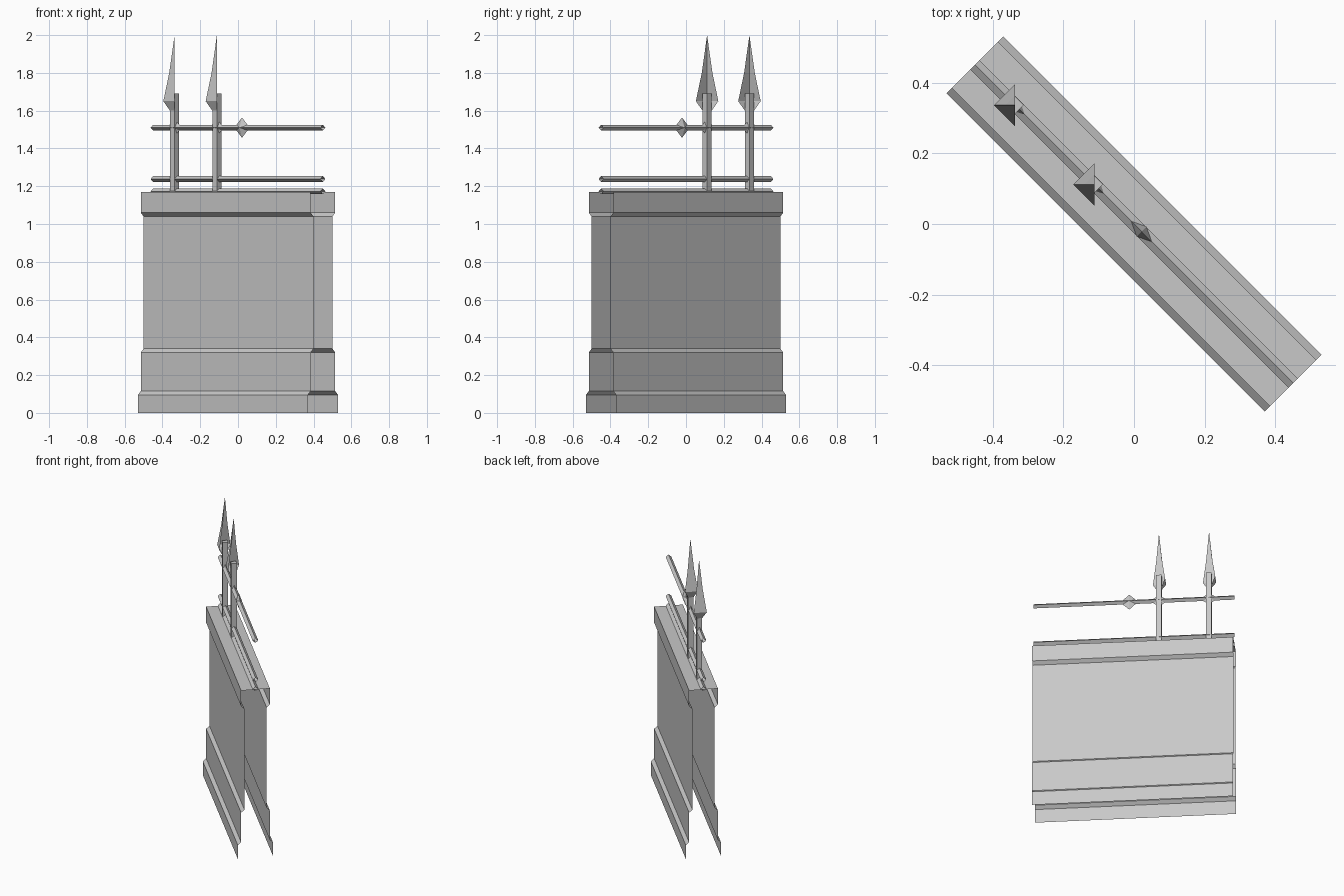
import bpy, bmesh, math
from mathutils import Matrix

cube = bpy.data.objects.get("Cube")
if cube:
    bpy.data.objects.remove(cube, do_unlink=True)

grey = bpy.data.materials.new("stone_grey")
grey.use_nodes = True
grey.diffuse_color = (0.58, 0.58, 0.58, 1)
grey.node_tree.nodes["Principled BSDF"].inputs["Base Color"].default_value = (0.58, 0.58, 0.58, 1)

TURN = -math.pi / 4      # the wall runs diagonally
HALF = 0.636             # half of the wall length


def finish(name, bm, x=0, z=0):
    """Turn a bmesh built along local x into a placed object."""
    bm.normal_update()
    mesh = bpy.data.meshes.new(name)
    bm.to_mesh(mesh)
    bm.free()
    mesh.materials.append(grey)
    obj = bpy.data.objects.new(name, mesh)
    obj.matrix_world = Matrix.Rotation(TURN, 4, "Z") @ Matrix.Translation((x, 0, z))
    bpy.context.scene.collection.objects.link(obj)
    return obj


def bridge(bm, rows, closed=False):
    """Join neighbouring rows of points with quads."""
    rows = [[bm.verts.new(p) for p in row] for row in rows]
    for a, b in zip(rows, rows[1:]):
        n = len(a)
        for i in range(n if closed else n - 1):
            j = (i + 1) % n
            bm.faces.new((a[i], b[i], b[j], a[j]))
    return rows


def sweep(name, profile, z=0, closed=False):
    """Open-ended extrusion of a (y, z) profile along the wall."""
    bm = bmesh.new()
    bridge(bm, [[(x, y, h) for y, h in profile] for x in (-HALF, HALF)], closed)
    return finish(name, bm, z=z)


def post(name, x, low=1.17, high=1.69, half=0.017):
    bm = bmesh.new()
    size = Matrix.Diagonal((half * 2, half * 2, high - low, 1))
    bmesh.ops.create_cube(bm, size=1, matrix=size)
    finish(name, bm, x, (low + high) / 2)


def knot(name, x, height):
    """Eight-sided diamond strung on the upper rail."""
    bm = bmesh.new()
    bmesh.ops.create_uvsphere(bm, u_segments=4, v_segments=2, radius=1,
                              matrix=Matrix.Diagonal((0.057, 0.019, height, 1)))
    finish(name, bm, x, 1.51)


def spearhead(name, x):
    """Two-sided half shell of a square spike."""
    bm = bmesh.new()
    rings = [(1.60, 0.017), (1.65, 0.042), (1.80, 0.020)]
    corners = [(1, -1), (-1, -1), (-1, 1)]
    rows = bridge(bm, [[(sx * r, sy * r, z) for sx, sy in corners] for z, r in rings])
    tip = bm.verts.new((0, 0, 2.0))
    top = rows[-1]
    for a, b in zip(top, top[1:]):
        bm.faces.new((a, tip, b))
    bmesh.ops.reverse_faces(bm, faces=bm.faces[:])
    for f in bm.faces:
        f.normal_update()
    # make the shell face outwards
    bad = [f for f in bm.faces if f.normal.x + f.normal.y > 0]
    bmesh.ops.reverse_faces(bm, faces=bad)
    finish(name, bm, x)


# Wall: plinth, skirting, body and cap in one mirrored profile
side = [(0.113, 0), (0.113, 0.095), (0.092, 0.115), (0.092, 0.32),
        (0.071, 0.34), (0.071, 1.04), (0.092, 1.06), (0.092, 1.17)]
sweep("wall", [(-y, z) for y, z in side] + side[::-1])

# Rails
diamond = [(-0.018, 0), (0, 0.015), (0.018, 0), (0, -0.015)]
for name, z in (("bottom_rail", 1.173), ("middle_rail", 1.238), ("upper_rail", 1.51)):
    sweep(name, diamond, z, closed=True)

# Posts with spearheads and knots
for name, x in (("outer", -0.475), ("inner", -0.158)):
    post(name + "_post", x)
    spearhead(name + "_spearhead", x)
    knot(name + "_knot", x, 0.042)

# Free knot between posts
knot("loose_knot", 0.03, 0.054)
